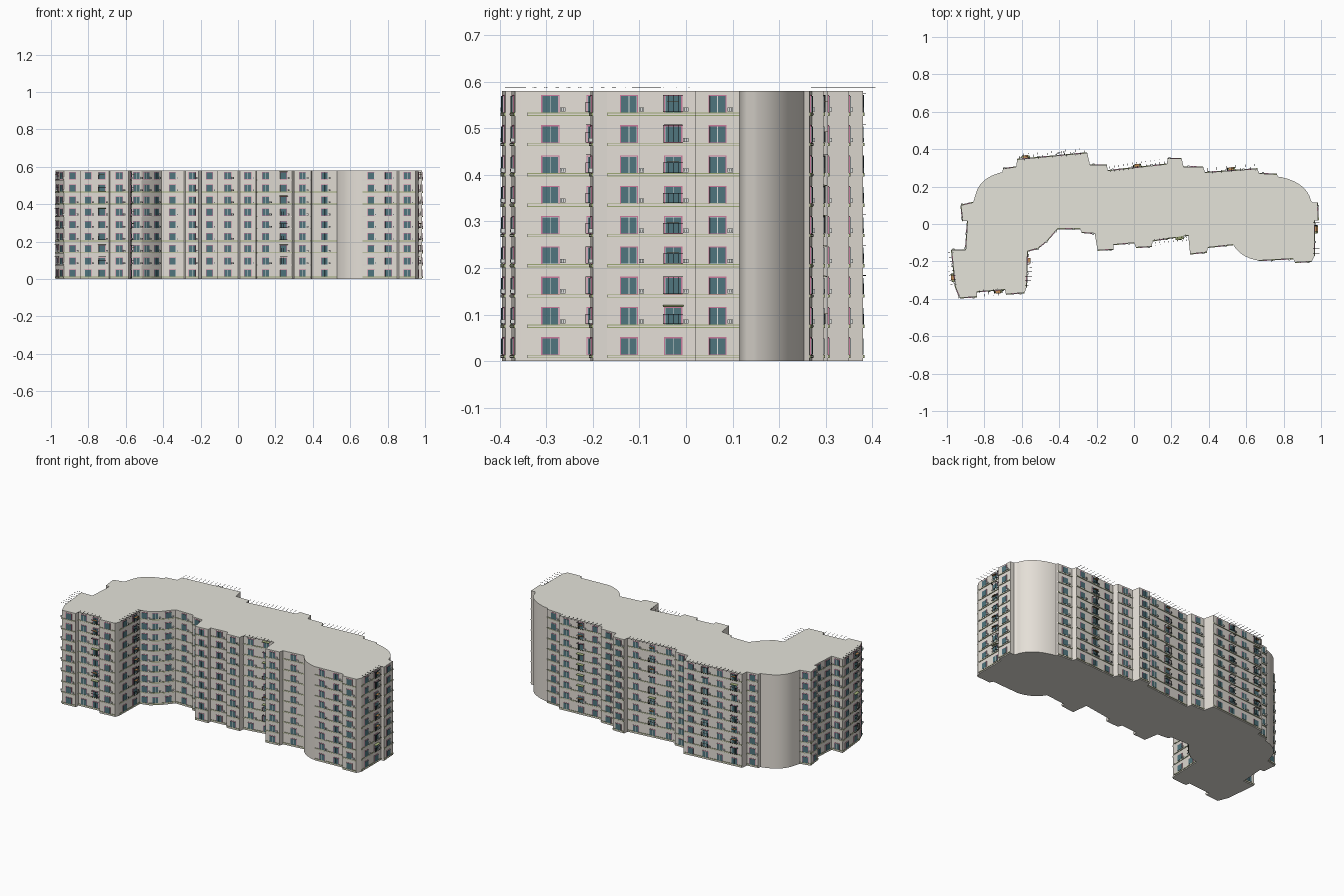
import bpy, bmesh, random
from itertools import product
from mathutils import Vector

random.seed(4)
if "Cube" in bpy.data.objects:
    bpy.data.objects.remove(bpy.data.objects["Cube"], do_unlink=True)

FLOORS, STOREY, BASE, HEIGHT = 9, 0.065, 0.01, 0.58


def material(name, r, g, b):
    m = bpy.data.materials.new(name)
    m.use_nodes = True
    m.diffuse_color = (r, g, b, 1)
    m.node_tree.nodes["Principled BSDF"].inputs["Base Color"].default_value = (r, g, b, 1)
    return m


WALL = material("wall stone", 0.78, 0.74, 0.68)
ROOF = material("roof grey", 0.78, 0.77, 0.70)
GREEN = material("moss green", 0.34, 0.40, 0.18)
GLASS = material("teal glass", 0.08, 0.18, 0.21)
PINK = material("pink frame", 0.60, 0.20, 0.34)
WHITE = material("pale grey", 0.74, 0.76, 0.74)
BLACK = material("black iron", 0.02, 0.02, 0.02)
ORANGE = material("orange board", 0.55, 0.27, 0.10)


def curve(a, c, b, steps=10):
    """Quadratic curve from a to b pulled towards c."""
    a, b, c = Vector(a), Vector(b), Vector(c)
    return [tuple(a * (1 - t) ** 2 + c * 2 * t * (1 - t) + b * t * t)
            for t in (i / steps for i in range(steps + 1))]


# Footprint, counter-clockwise: wing, front, right end, back, left end
footprint = [(-0.93, -0.395), (-0.84, -0.388), (-0.84, -0.362), (-0.69, -0.35),
             (-0.685, -0.375), (-0.585, -0.367), (-0.575, -0.34), (-0.57, -0.145),
             (-0.515, -0.13), (-0.465, -0.09), (-0.41, -0.025), (-0.29, -0.025),
             (-0.28, -0.045), (-0.21, -0.05), (-0.195, -0.14), (-0.11, -0.135),
             (-0.11, -0.11), (0, -0.1), (0.01, -0.125), (0.095, -0.12),
             (0.1, -0.09), (0.29, -0.06), (0.3, -0.16), (0.39, -0.15), (0.395, -0.125)]
footprint += curve((0.53, -0.11), (0.57, -0.18), (0.665, -0.195))
footprint += [(0.85, -0.185), (0.86, -0.205), (0.95, -0.2), (0.965, -0.17),
              (0.965, 0.02), (0.985, 0.02), (0.98, 0.115)]
footprint += curve((0.955, 0.115), (0.945, 0.12), (0.94, 0.145), 3)
footprint += curve((0.935, 0.155), (0.9, 0.225), (0.79, 0.25))
footprint += [(0.77, 0.253), (0.765, 0.265), (0.67, 0.27), (0.66, 0.295), (0.38, 0.275),
              (0.37, 0.305), (0.265, 0.305), (0.255, 0.35), (0.18, 0.35), (0.175, 0.32),
              (-0.14, 0.285), (-0.145, 0.315), (-0.235, 0.315), (-0.25, 0.38),
              (-0.625, 0.345), (-0.63, 0.305), (-0.7, 0.295)]
footprint += curve((-0.705, 0.277), (-0.82, 0.25), (-0.845, 0.165))
footprint += [(-0.86, 0.115), (-0.925, 0.1), (-0.915, 0.015), (-0.89, 0.015),
              (-0.9, -0.14), (-0.975, -0.14), (-0.955, -0.335)]

# Building body
bm = bmesh.new()
floor_face = bm.faces.new([bm.verts.new((x, y, 0)) for x, y in footprint])
top = bmesh.ops.extrude_face_region(bm, geom=[floor_face], use_keep_orig=True)
bmesh.ops.translate(bm, vec=(0, 0, HEIGHT),
                    verts=[g for g in top["geom"] if isinstance(g, bmesh.types.BMVert)])
bmesh.ops.recalc_face_normals(bm, faces=bm.faces)
for f in bm.faces:
    f.material_index = 1 if abs(f.normal.z) > 0.5 else 0
mesh = bpy.data.meshes.new("building_body")
bm.to_mesh(mesh)
bm.free()
body = bpy.data.objects.new("building_body", mesh)
mesh.materials.append(WALL)
mesh.materials.append(ROOF)
bpy.context.collection.objects.link(body)
bpy.context.view_layer.objects.active = body
body.select_set(True)
bpy.ops.object.shade_smooth_by_angle(angle=0.4)
body.select_set(False)

# Collected boxes for each repeated part
parts = {}
BOX_FACES = [(0, 1, 3, 2), (4, 6, 7, 5), (0, 4, 5, 1), (2, 3, 7, 6), (0, 2, 6, 4), (1, 5, 7, 3)]


class Wall:
    """One straight stretch of facade; s runs along it, d out of it."""

    def __init__(self, a, b):
        self.origin = Vector((*a, 0))
        span = Vector((*b, 0)) - self.origin
        self.length = span.length
        self.along = span.normalized()
        self.out = Vector((self.along.y, -self.along.x, 0))

    def box(self, part, mat, s, z, width, height, depth, d=0.0, slope=0.0):
        _, verts, faces = parts.setdefault(part, (mat, [], []))
        start = len(verts)
        for i, j, k in product((0, 1), (-0.5, 0.5), (-0.5, 0.5)):
            p = self.origin + self.along * (s + j * width) + self.out * (d + i * depth)
            p.z = z + k * height - i * slope
            verts.append(p)
        faces.extend([[start + n for n in f] for f in BOX_FACES])


def window(w, s, z):
    w.box("window_frames", PINK, s, z + 0.022, 0.039, 0.039, 0.002)
    w.box("window_mullions", WHITE, s, z + 0.0215, 0.0345, 0.035, 0.003)
    for side in (-1, 1):
        w.box("window_panes", GLASS, s + side * 0.0088, z + 0.0215, 0.0158, 0.0345, 0.004)


def air_conditioner(w, s, z):
    w.box("air_conditioners", WHITE, s, z + 0.010, 0.011, 0.009, 0.008)
    for side in (-1, 1):
        w.box("air_conditioner_slots", BLACK, s + side * 0.002, z + 0.010, 0.0009, 0.006, 0.0084)


def window_cage(w, s, z, height):
    for h in (0.005, 0.005 + height):
        w.box("window_cages", BLACK, s, z + h, 0.042, 0.0011, 0.0011, 0.012)
        for side in (-1, 1):
            w.box("window_cages", BLACK, s + side * 0.021, z + h, 0.0011, 0.0011, 0.0131)
    for i in range(5):
        w.box("window_cages", BLACK, s + (i - 2) * 0.0105, z + 0.005 + height / 2,
              0.0008, height, 0.0008, 0.012)


def drying_rack(w, s, z):
    for side in (-1, 1):
        w.box("drying_racks", BLACK, s + side * 0.018, z + 0.044, 0.0012, 0.0012, 0.018)
    w.box("drying_racks", BLACK, s, z + 0.044, 0.04, 0.0012, 0.0012, 0.017)


# Fit out every straight facade; curved corners and inner returns stay blank
PLAIN_STARTS = [Vector((0.665, -0.195)), Vector((-0.89, 0.015))]
for a, b in zip(footprint, footprint[1:] + footprint[:1]):
    w = Wall(a, b)
    inner_return = abs(w.out.x) > 0.9 and abs(a[0]) < 0.5
    if w.length < 0.055 or inner_return:
        continue
    count = max(1, round(w.length / 0.1))
    fitted = count > 1 and all((p - Vector(a)).length > 0.001 for p in PLAIN_STARTS)
    for level in range(FLOORS):
        z = BASE + level * STOREY
        w.box("floor_bands", GREEN, w.length / 2, z, w.length, 0.007, 0.003)
        w.box("band_centres", WALL, w.length / 2, z, w.length, 0.0038, 0.0036)
        for i in range(count):
            s = w.length * (i + 0.5) / count
            window(w, s, z)
            if level and random.random() < 0.8:
                air_conditioner(w, s + 0.027, z)
            if fitted and i % 2 and level:
                if random.random() < 0.8:
                    window_cage(w, s, z, random.choice((0.021, 0.021, 0.036)))
                pick = random.random()
                if pick < 0.25:
                    w.box("green_awnings", GREEN, s, z + 0.045, 0.044, 0.0015, 0.016, 0, 0.003)
                elif pick < 0.6:
                    w.box("orange_boards", ORANGE, s, z + 0.028, 0.026, 0.0012, 0.018)
                elif pick < 0.85:
                    drying_rack(w, s, z)
    # Thin rods standing out from the roof edge of the wide facades
    if fitted:
        rods = int(w.length / 0.024)
        for i in range(rods):
            w.box("roof_rods", BLACK, w.length * (i + 0.5) / rods, HEIGHT + 0.008,
                  0.0012, 0.0012, 0.036, -0.008)

for name, (mat, verts, faces) in parts.items():
    mesh = bpy.data.meshes.new(name)
    mesh.from_pydata(verts, [], faces)
    mesh.materials.append(mat)
    bpy.context.collection.objects.link(bpy.data.objects.new(name, mesh))
